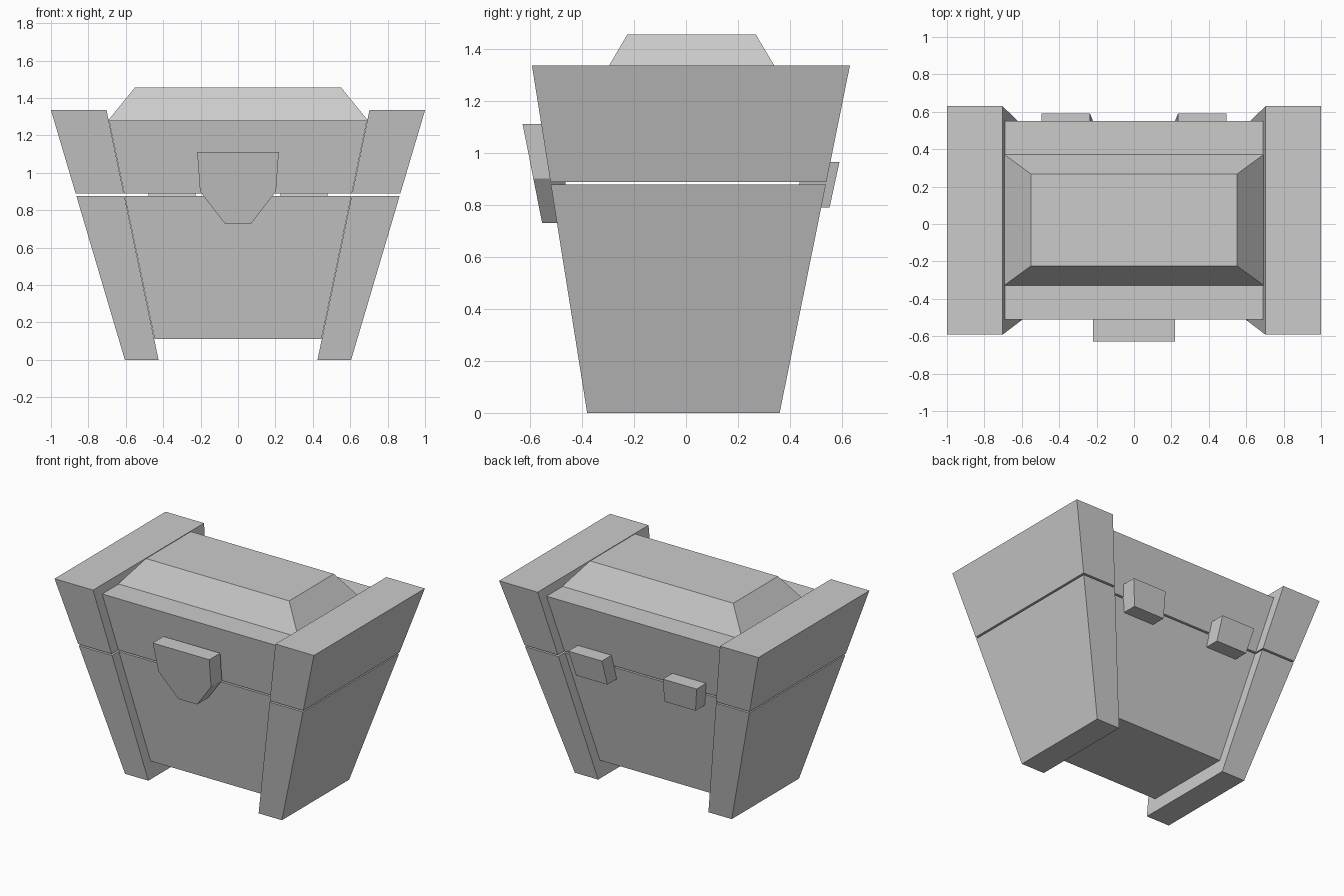
import bpy

if "Cube" in bpy.data.objects:
    bpy.data.objects.remove(bpy.data.objects["Cube"])


def lerp(a, b, t):
    return a + (b - a) * t


def loft(name, lower, upper):
    """Closed solid joining two matching point loops."""
    n = len(lower)
    faces = [list(range(n))[::-1], list(range(n, 2 * n))]
    faces += [[i, (i + 1) % n, n + (i + 1) % n, n + i] for i in range(n)]
    mesh = bpy.data.meshes.new(name)
    mesh.from_pydata(lower + upper, [], faces)
    obj = bpy.data.objects.new(name, mesh)
    bpy.context.collection.objects.link(obj)
    return obj


def rect(x0, x1, y0, y1, z):
    return [(x0, y0, z), (x1, y0, z), (x1, y1, z), (x0, y1, z)]


def mirror_x(obj):
    mod = obj.modifiers.new("mirror", 'MIRROR')
    mod.use_bisect_axis[0] = False
    mod.use_mirror_merge = False


def side_rect(z):
    t = z / 1.335
    return rect(lerp(0.425, 0.703, t), lerp(0.605, 1.0, t),
                lerp(-0.38, -0.592, t), lerp(0.36, 0.63, t), z)


def body_rect(z):
    t = (z - 0.11) / 1.17
    x = lerp(0.446, 0.69, t)
    return rect(-x, x, lerp(-0.325, -0.51, t), lerp(0.31, 0.55, t), z)


# Flared end frames, split into base and lid
mirror_x(loft("base_end_frame", side_rect(0.0), side_rect(0.877)))
mirror_x(loft("lid_end_frame", side_rect(0.888), side_rect(1.335)))

# Chest body and lid
loft("chest_body", body_rect(0.11), body_rect(0.877))
loft("lid_body", body_rect(0.888), body_rect(1.28))
loft("lid_raised_panel", rect(-0.694, 0.694, -0.328, 0.372, 1.28),
     rect(-0.552, 0.552, -0.225, 0.268, 1.455))

# Shield-shaped clasp, leaning with the front wall
half = [(0.218, 1.11), (0.203, 0.90), (0.072, 0.73)]
outline = half + [(-x, z) for x, z in reversed(half)]


def clasp_loop(depth):
    return [(x, lerp(-0.553, -0.628, (z - 0.73) / 0.38) + depth, z)
            for x, z in reversed(outline)]


loft("clasp", clasp_loop(0.12), clasp_loop(0.0))

# Back hinges
mirror_x(loft("hinge", rect(0.22, 0.46, 0.42, 0.552, 0.79),
              rect(0.235, 0.495, 0.45, 0.59, 0.965)))

# Consistent outward normals
import bmesh
for obj in bpy.context.collection.objects:
    bm = bmesh.new()
    bm.from_mesh(obj.data)
    bmesh.ops.recalc_face_normals(bm, faces=bm.faces)
    bm.to_mesh(obj.data)
    bm.free()
